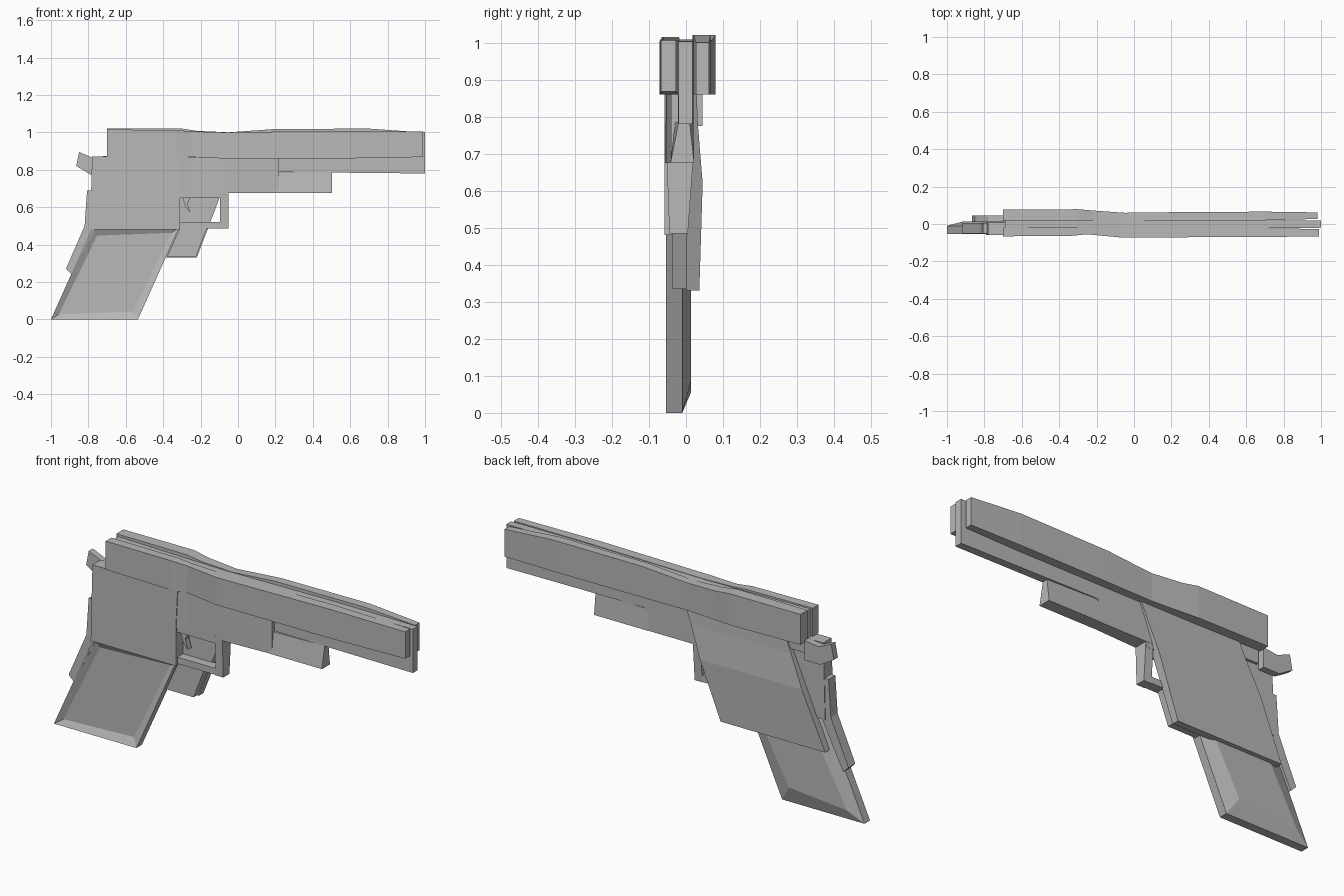
import bpy
import bmesh

if "Cube" in bpy.data.objects:
    bpy.data.objects.remove(bpy.data.objects["Cube"], do_unlink=True)

grey = bpy.data.materials.new("plain grey")
grey.use_nodes = True
COLOUR = (0.48, 0.48, 0.48, 1)
grey.diffuse_color = COLOUR
grey.node_tree.nodes["Principled BSDF"].inputs["Base Color"].default_value = COLOUR


def finish(name, bm):
    bmesh.ops.recalc_face_normals(bm, faces=bm.faces)
    mesh = bpy.data.meshes.new(name)
    bm.to_mesh(mesh)
    bm.free()
    mesh.materials.append(grey)
    obj = bpy.data.objects.new(name, mesh)
    bpy.context.collection.objects.link(obj)
    return obj


def loft(name, rings):
    """Skin a row of equal-length closed cross-sections and cap both ends."""
    bm = bmesh.new()
    rows = [[bm.verts.new(p) for p in ring] for ring in rings]
    for a, b in zip(rows, rows[1:]):
        for i in range(len(a)):
            j = (i + 1) % len(a)
            bm.faces.new((a[i], a[j], b[j], b[i]))
    bm.faces.new(rows[0])
    bm.faces.new(rows[-1])
    return finish(name, bm)


def plate(name, outline, y0, y1):
    """Side outline in x, z given a thickness in y."""
    return loft(name, [[(x, y, z) for x, z in outline] for y in (y0, y1)])


def beam(name, stations):
    """Box-section beam along x: (x, y0, y1, z0, z1)."""
    return loft(name, [[(x, a, c), (x, b, c), (x, b, d), (x, a, d)]
                       for x, a, b, c, d in stations])


def inset(obj, side, width, depth):
    """Inset the face that points to one side in y."""
    bm = bmesh.new()
    bm.from_mesh(obj.data)
    bm.normal_update()
    faces = [f for f in bm.faces if f.normal.y * side > 0.9]
    bmesh.ops.inset_region(bm, faces=faces, thickness=width, depth=depth)
    bm.to_mesh(obj.data)
    bm.free()


# Slide: two side slabs and a deeper centre rail
beam("slide_near_slab", [
    (-0.70, -0.066, -0.020, 0.87, 1.015), (-0.33, -0.063, -0.018, 0.862, 1.012),
    (-0.25, -0.055, -0.018, 0.868, 1.005), (-0.07, -0.072, -0.020, 0.86, 1.00),
    (0.55, -0.070, -0.020, 0.86, 1.008), (0.99, -0.067, -0.027, 0.868, 1.005)])
beam("slide_far_slab", [
    (-0.70, 0.020, 0.077, 0.865, 1.02), (-0.30, 0.018, 0.079, 0.86, 1.02),
    (-0.22, 0.018, 0.072, 0.86, 1.008), (-0.05, 0.018, 0.060, 0.86, 1.00),
    (0.20, 0.018, 0.063, 0.86, 1.018), (0.70, 0.020, 0.066, 0.86, 1.02),
    (0.98, 0.027, 0.062, 0.86, 1.00)])
beam("centre_rail", [
    (-0.69, -0.024, 0.022, 0.80, 1.008), (-0.10, -0.022, 0.020, 0.79, 0.998),
    (0.50, -0.022, 0.020, 0.785, 1.004), (1.00, -0.020, 0.018, 0.78, 1.003)])

# Frame under the slide, with a tapered dust cover
beam("frame_front", [
    (-0.32, -0.056, 0.020, 0.675, 0.865), (-0.25, -0.050, 0.020, 0.675, 0.865),
    (-0.05, -0.052, 0.020, 0.675, 0.865), (0.22, -0.040, 0.020, 0.675, 0.865)])
loft("dust_cover", [
    [(x, -0.042, 0.675), (x, 0.022, 0.675), (x, t, 0.785), (x, -t - 0.01, 0.785)]
    for x, t in ((0.20, 0.020), (0.503, 0.010))])
plate("frame_rear", [
    (-0.30, 0.87), (-0.78, 0.87), (-0.785, 0.69), (-0.79, 0.48),
    (-0.31, 0.48), (-0.31, 0.675)], -0.058, 0.008)

# Hammer and backstrap
plate("hammer", [
    (-0.70, 0.875), (-0.78, 0.865), (-0.85, 0.895), (-0.865, 0.82),
    (-0.79, 0.775), (-0.70, 0.775)], 0.012, 0.045)
plate("backstrap", [
    (-0.78, 0.69), (-0.807, 0.69), (-0.82, 0.50), (-0.92, 0.27),
    (-0.89, 0.24), (-0.77, 0.48)], -0.050, 0.005)

# Raked grip: recessed on the near side, raised on the far side
grip = plate("grip", [
    (-1.0, 0.0), (-0.535, 0.0), (-0.315, 0.49), (-0.78, 0.49)], -0.054, -0.010)
inset(grip, -1, 0.05, -0.018)
inset(grip, 1, 0.10, 0.023)

# Large far-side panel with a shallow crease, and its thicker front edge
loft("far_panel", [
    [(xr, 0.0, z), (xf, 0.0, z), (xf, y, z), (xr, y, z)]
    for z, xr, xf, y in ((0.33, -0.81, -0.22, 0.036), (0.62, -0.685, -0.11, 0.045),
                         (0.78, -0.615, -0.05, 0.032), (0.88, -0.57, -0.01, 0.028))])
plate("panel_front_edge", [
    (-0.38, 0.335), (-0.225, 0.335), (-0.165, 0.49), (-0.31, 0.49)], -0.037, 0.01)

# Trigger guard and trigger
loft("guard_front", [
    [(-0.095, a, z), (-0.052, a, z), (-0.052, b, z), (-0.095, b, z)]
    for z, a, b in ((0.485, -0.045, 0.005), (0.69, -0.052, 0.020))])
plate("guard_bottom", [
    (-0.33, 0.487), (-0.055, 0.487), (-0.055, 0.52), (-0.33, 0.52)], -0.045, 0.005)
plate("guard_top", [
    (-0.32, 0.65), (-0.055, 0.65), (-0.055, 0.69), (-0.32, 0.69)], -0.050, 0.018)
plate("trigger", [
    (-0.30, 0.66), (-0.25, 0.66), (-0.27, 0.62), (-0.255, 0.57),
    (-0.28, 0.60)], -0.040, -0.010)
